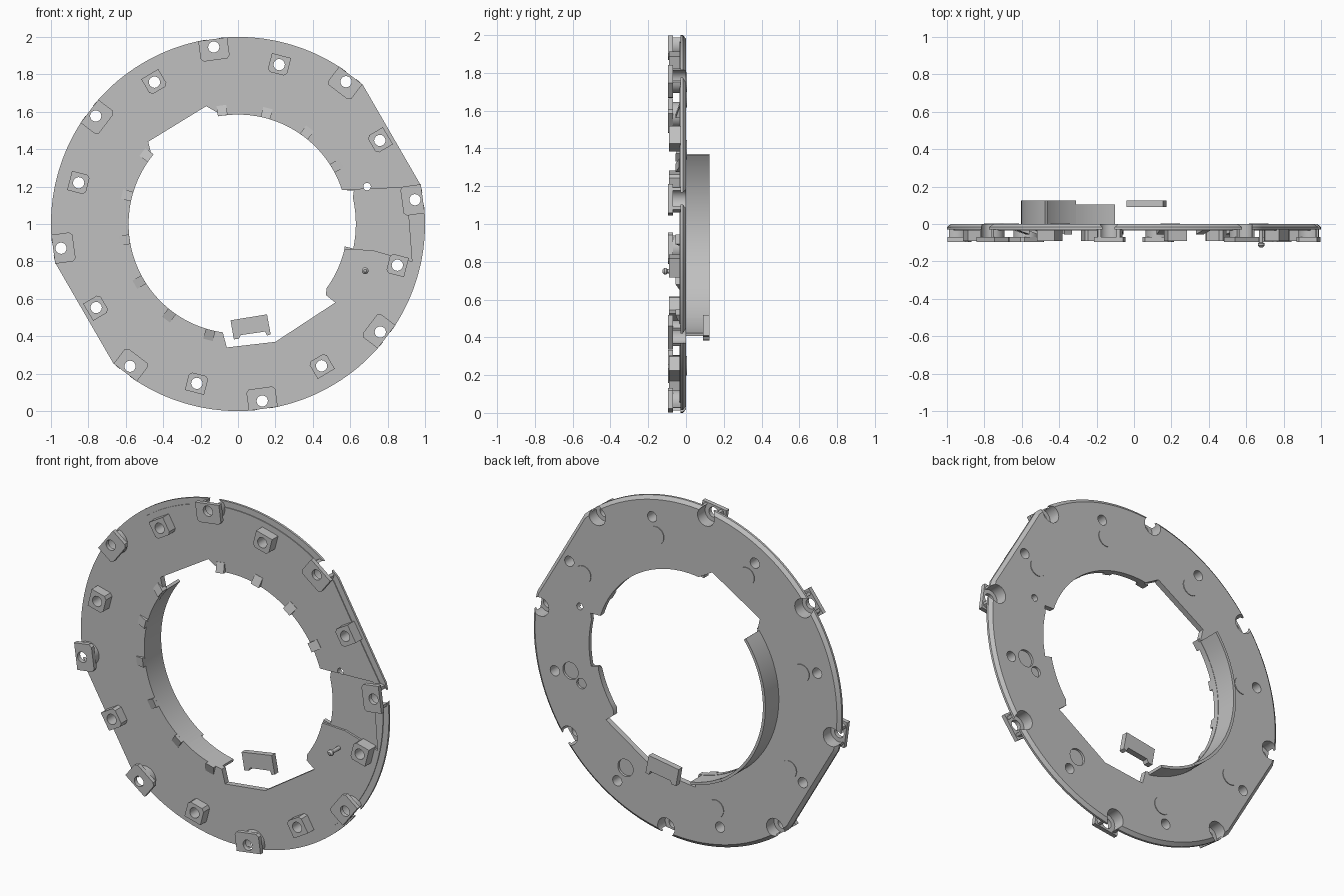
import bpy, bmesh, math
from math import sin, cos, pi, radians

cube = bpy.data.objects.get("Cube")
if cube:
    bpy.data.objects.remove(cube)

grey = bpy.data.materials.new("grey plastic")
grey.use_nodes = True
colour = (0.53, 0.53, 0.53, 1)
grey.diffuse_color = colour
grey.node_tree.nodes["Principled BSDF"].inputs["Base Color"].default_value = colour


def make(name, bm):
    bmesh.ops.recalc_face_normals(bm, faces=bm.faces)
    mesh = bpy.data.meshes.new(name)
    bm.to_mesh(mesh)
    bm.free()
    mesh.materials.append(grey)
    ob = bpy.data.objects.new(name, mesh)
    bpy.context.collection.objects.link(ob)
    return ob


def loft(bm, loops):
    """Skin (x, y, z) loops and cap both ends."""
    rows = [[bm.verts.new(p) for p in loop] for loop in loops]
    n = len(rows[0])
    for a, b in zip(rows, rows[1:]):
        for i in range(n):
            bm.faces.new((a[i], a[(i + 1) % n], b[(i + 1) % n], b[i]))
    bm.faces.new(rows[0])
    bm.faces.new(rows[-1])


def prism(bm, pts, front, back):
    """Extrude an (x, height from centre) outline along y."""
    loft(bm, [[(x, y, z + 1) for x, z in pts] for y in (front, back)])


def polar(r, deg):
    return r * cos(radians(deg)), r * sin(radians(deg))


def turn(pts, deg):
    c, s = cos(radians(deg)), sin(radians(deg))
    return [(u * c - v * s, u * s + v * c) for u, v in pts]


def arc(r, start, end, step=3):
    n = max(2, round(abs(end - start) / step))
    return [polar(r, start + (end - start) * i / n) for i in range(n + 1)]


def circle(centre, r, n=24):
    return [(centre[0] + r * cos(2 * pi * i / n), centre[1] + r * sin(2 * pi * i / n)) for i in range(n)]


def disc(bm, centre, r, front, back):
    prism(bm, circle(centre, r), front, back)


def block(bm, deg, r0, r1, half, front, back, cut=0.015):
    """Box aligned to the radius, with its inner corners clipped."""
    local = [(r0, half - cut), (r0 + cut, half), (r1, half),
             (r1, -half), (r0 + cut, -half), (r0, cut - half)]
    prism(bm, turn(local, deg), front, back)


def carve(ob, cutter):
    mod = ob.modifiers.new("cut", 'BOOLEAN')
    mod.operation = 'DIFFERENCE'
    mod.solver = 'EXACT'
    mod.object = cutter
    bpy.context.view_layer.objects.active = ob
    bpy.ops.object.modifier_apply(modifier=mod.name)


OUTER = [7.8 + 45 * k for k in range(8)]
INNER = [30.5 + 45 * k for k in range(8)]
FLAT = 30  # direction of the two flats on the rim


# Main ring plate with a stepped front rim and a chamfered back edge
def outline(inset, y):
    loop = []
    for i in range(180):
        flat = 0.95 / max(abs(cos(radians(2 * i - FLAT))), 0.01)
        x, z = polar(min(1, flat) - inset, 2 * i)
        loop.append((x, y, z + 1))
    return loop


bm = bmesh.new()
loft(bm, [outline(0.035, -0.034), outline(0.035, -0.029), outline(0, -0.029),
          outline(0, -0.016), outline(0.02, 0)])
plate = make("ring_plate", bm)

# Central opening with its notches
bm = bmesh.new()
opening = (arc(0.585, -262, -342) + [(0.62, 0.18)] + arc(0.63, 13, -12) + [(0.57, -0.12)]
           + arc(0.585, -14, -36) + [(0.47, -0.38), (0.52, -0.42), (0.2, -0.63), (-0.06, -0.66)]
           + arc(0.585, -98, -218) + [(-0.48, 0.44), (-0.17, 0.63)])
prism(bm, opening, -0.3, 0.3)
opening_cutter = make("opening_cutter", bm)

# Shallow step on the front of the right sector
bm = bmesh.new()
prism(bm, [(0.5, 0.18), (0.9, 0.195), (0.93, -0.2), (0.72, -0.14), (0.5, -0.13)], -0.3, -0.022)
step_cutter = make("step_cutter", bm)

# Screw holes, then rear pockets and shallow rear recesses
bm = bmesh.new()
for deg in OUTER:
    disc(bm, polar(0.955, deg), 0.03, -0.3, 0.3)
for deg in INNER:
    disc(bm, polar(0.88, deg), 0.03, -0.3, 0.3)
disc(bm, (0.69, 0.2), 0.02, -0.3, 0.3)
hole_cutter = make("hole_cutter", bm)
bm = bmesh.new()
for deg in OUTER:
    disc(bm, polar(0.955, deg), 0.055, -0.072, 0.3)
for deg in INNER[6:]:
    disc(bm, polar(0.775, deg), 0.05, -0.014, 0.3)
disc(bm, (0.68, -0.25), 0.03, -0.014, 0.3)
pocket_cutter = make("pocket_cutter", bm)

# Outer bosses: a square face plate on an open round cup
bm = bmesh.new()
for deg in OUTER:
    block(bm, deg, 0.885, 0.997, 0.078, -0.095, -0.07)
faces = make("outer_boss_faces", bm)
bm = bmesh.new()
for deg in OUTER:
    cup = [(min(u, 0.99), v) for u, v in circle((0.955, 0), 0.068) if u < 1.012]
    prism(bm, turn(cup, deg), -0.07, -0.012)
cups = make("outer_boss_cups", bm)

# Inner bosses
bm = bmesh.new()
for deg in INNER:
    block(bm, deg, 0.83, 0.93, 0.053, -0.09, -0.02)
bosses = make("inner_bosses", bm)

cutters = (opening_cutter, step_cutter, hole_cutter, pocket_cutter)
for cutter in cutters:
    carve(plate, cutter)
for ob in (faces, bosses):
    carve(ob, hole_cutter)
carve(cups, pocket_cutter)
for cutter in cutters:
    bpy.data.objects.remove(cutter)


# Rear collar along the left-hand side of the opening
def collar(name, start, end, top):
    bm = bmesh.new()
    prism(bm, arc(0.603, start, end) + arc(0.587, end, start), -0.03, top)
    return make(name, bm)


tall = collar("rear_collar", 142, 238, 0.125)
low = collar("rear_collar_end", 238, 260, 0.105)

# Small wedge clips on the inner edge
bm = bmesh.new()
for deg in [30.5 + 22.5 * k for k in range(11)]:
    if abs(deg - 120) < 10:
        continue
    side = [(0.585, -0.012), (0.64, -0.012), (0.64, -0.036), (0.585, -0.055)]
    loft(bm, [[(x, y, z + 1) for (x, z), y in
               zip(turn([(u, v) for u, _ in side], deg), [y for _, y in side])]
              for v in (-0.026, 0.026)])
make("inner_clips", bm)

# Flush round covers on the back
bm = bmesh.new()
for deg in INNER[:6]:
    disc(bm, polar(0.775, deg), 0.052, -0.01, 0.004)
make("rear_covers", bm)

# Locating pin on the front with a round head
bm = bmesh.new()
rings = [(0.011, -0.016), (0.011, -0.098), (0.018, -0.104), (0.018, -0.115), (0.008, -0.125)]
loft(bm, [[(x, y, z + 1) for x, z in circle((0.68, -0.25), r, 16)] for r, y in rings])
pin = make("locating_pin", bm)

# Loose notched latch behind the opening
bm = bmesh.new()
prism(bm, [(-0.04, -0.515), (0.155, -0.483), (0.175, -0.59), (0.155, -0.597), (0.145, -0.575),
           (0.015, -0.594), (0.005, -0.613), (-0.022, -0.617)], 0.09, 0.125)
make("latch_block", bm)

# Smooth the round parts while keeping their edges crisp
bpy.ops.object.select_all(action='DESELECT')
for ob in (plate, faces, cups, bosses, tall, low, pin):
    ob.select_set(True)
bpy.context.view_layer.objects.active = plate
bpy.ops.object.shade_smooth_by_angle(angle=radians(30))
